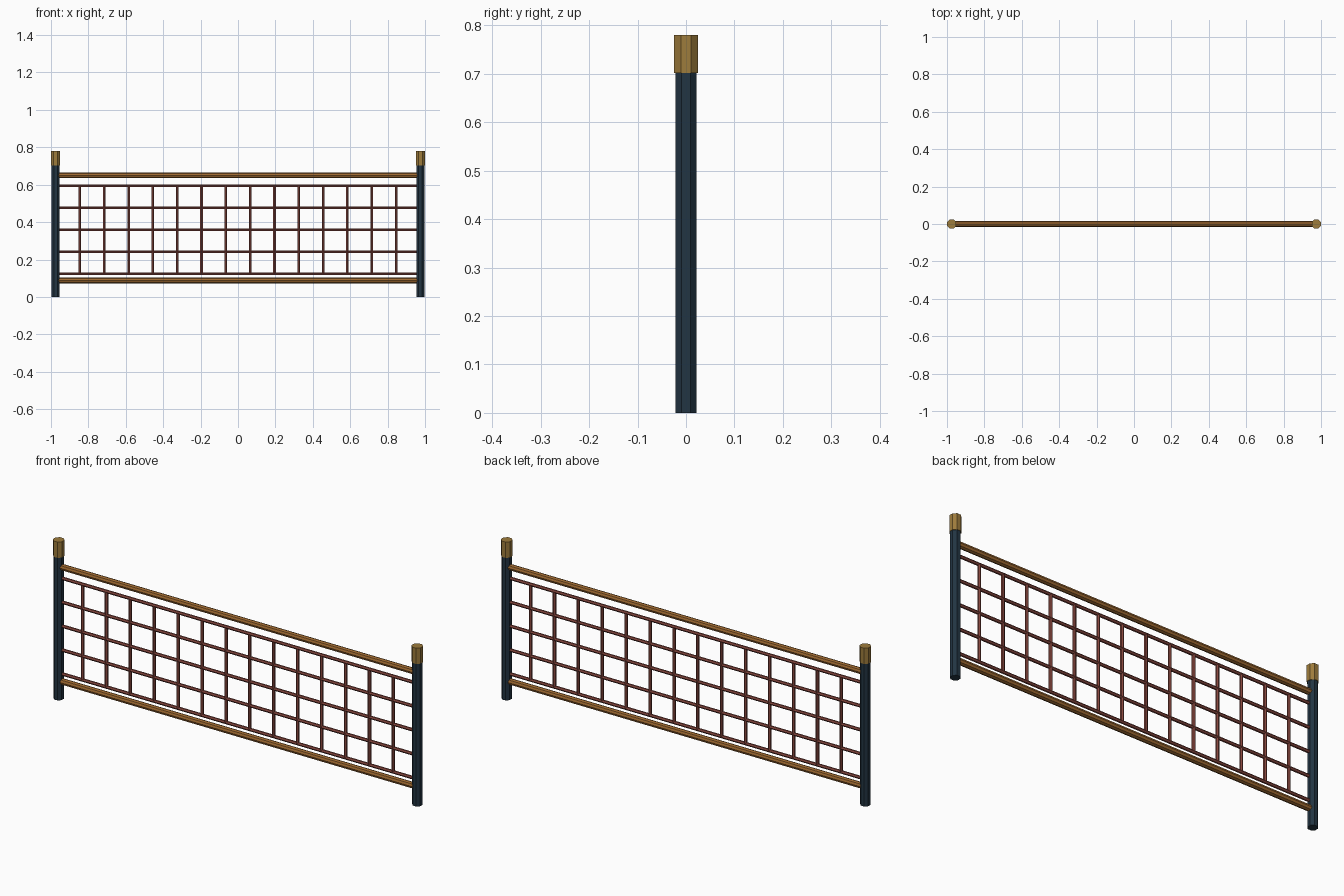
import bpy
from math import pi, radians

if "Cube" in bpy.data.objects:
    bpy.data.objects.remove(bpy.data.objects["Cube"])


def material(name, color):
    m = bpy.data.materials.new(name)
    m.diffuse_color = (*color, 1)
    m.use_nodes = True
    m.node_tree.nodes["Principled BSDF"].inputs["Base Color"].default_value = m.diffuse_color
    return m


NAVY = material("navy_paint", (0.016, 0.035, 0.055))
BRASS = material("brass", (0.34, 0.2, 0.045))
WOOD = material("orange_brown", (0.34, 0.14, 0.03))
CORD = material("red_cord", (0.25, 0.065, 0.05))


def rod(name, mat, r, length, loc, sides, along_x=False, turn=0.0):
    rot = (0, pi / 2, 0) if along_x else (0, 0, turn)
    bpy.ops.mesh.primitive_cylinder_add(vertices=sides, radius=r, depth=length,
                                        location=loc, rotation=rot)
    ob = bpy.context.object
    ob.name = name
    ob.data.materials.append(mat)


# End posts with brass caps
for side, x in (("left", -0.975), ("right", 0.975)):
    rod(side + "_post", NAVY, 0.0235, 0.705, (x, 0, 0.3525), 8, turn=radians(22.5))
    rod(side + "_post_cap", BRASS, 0.0265, 0.078, (x, 0, 0.741), 8, turn=radians(22.5))

# Top and bottom rails
for name, z in (("top_rail", 0.65), ("bottom_rail", 0.088)):
    rod(name, WOOD, 0.015, 1.95, (0, 0, z), 8, along_x=True)

# Horizontal net cords
for i in range(5):
    rod(f"net_cord_horizontal_{i + 1}", CORD, 0.008, 1.95, (0, 0, 0.125 + i * 0.1175), 6, along_x=True)

# Vertical net cords
for i in range(14):
    rod(f"net_cord_vertical_{i + 1}", CORD, 0.008, 0.47, (-0.845 + i * 0.13, 0, 0.36), 6)
